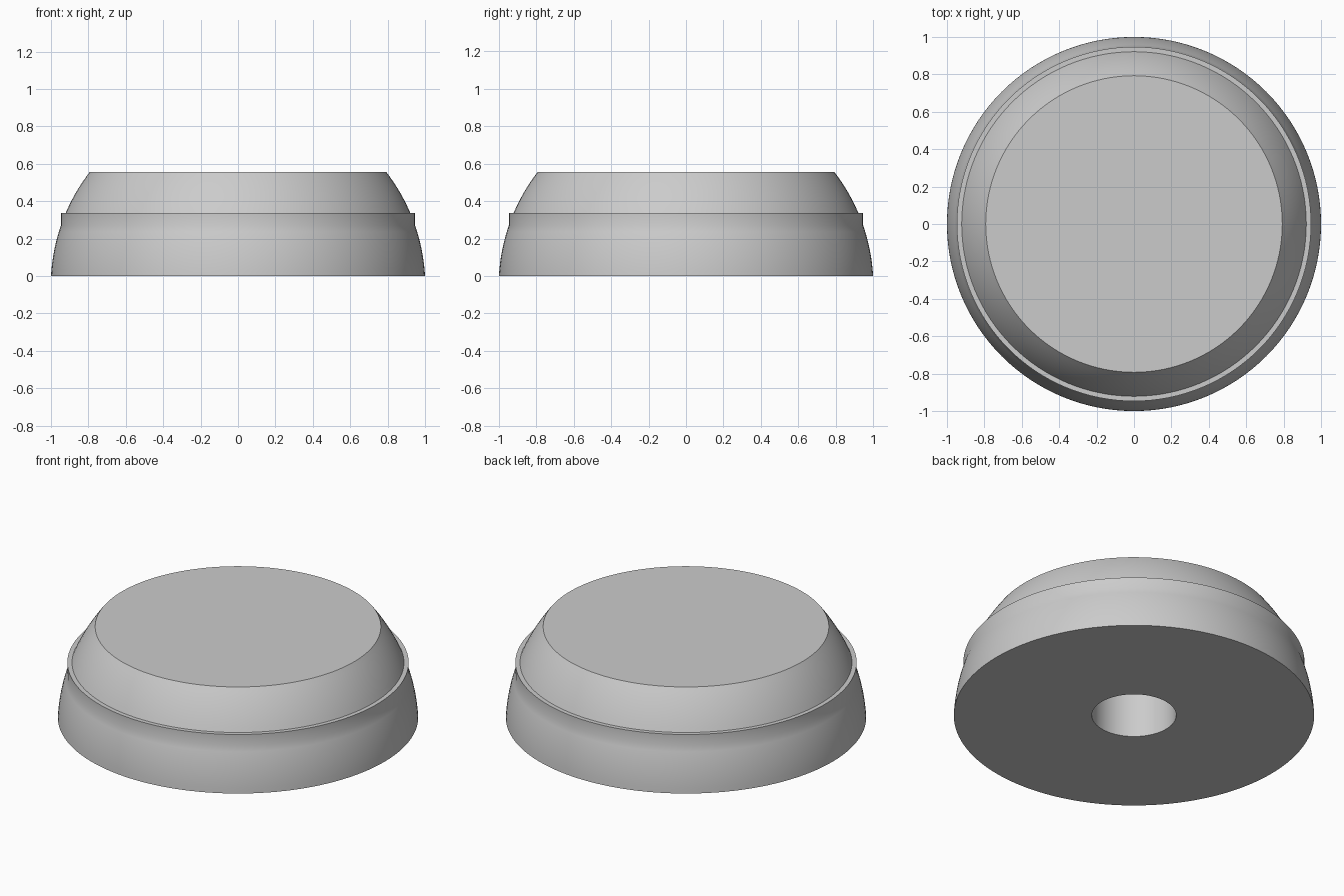
import bpy, bmesh, math

cube = bpy.data.objects.get("Cube")
if cube:
    bpy.data.objects.remove(cube, do_unlink=True)

# Plain grey material
grey = bpy.data.materials.new("light_grey")
grey.use_nodes = True
color = (0.6, 0.6, 0.6, 1)
grey.diffuse_color = color
grey.node_tree.nodes["Principled BSDF"].inputs["Base Color"].default_value = color

SEGMENTS = 128
HEIGHT, RIM_TOP, RIM_BOTTOM = 0.556, 0.337, 0.27
HOLE_RADIUS, HOLE_DEPTH = 0.234, 0.4
CENTRE_Z = -0.056


def dome_radius(z):
    """Radius of the spherical side at height z."""
    return math.sqrt(1 + CENTRE_Z ** 2 - (z - CENTRE_Z) ** 2)


def arc(z0, z1, steps):
    heights = [z0 + (z1 - z0) * i / steps for i in range(steps + 1)]
    return [(dome_radius(z), z) for z in heights]


# Profile: blind hole, flat base, lower flank, straight rim, upper flank, flat top
lower = arc(0, RIM_BOTTOM, 8)
rim = [(lower[-1][0], RIM_TOP)]
profile = ([(HOLE_RADIUS, HOLE_DEPTH), (HOLE_RADIUS, 0)]
           + lower + rim + arc(RIM_TOP, HEIGHT, 8))

# Revolve the profile and cap the hole ceiling and the top
bm = bmesh.new()
rings = []
for r, z in profile:
    angles = [2 * math.pi * i / SEGMENTS for i in range(SEGMENTS)]
    rings.append([bm.verts.new((r * math.cos(a), r * math.sin(a), z)) for a in angles])
for a, b in zip(rings, rings[1:]):
    for i in range(SEGMENTS):
        j = (i + 1) % SEGMENTS
        bm.faces.new((a[i], a[j], b[j], b[i]))
bm.faces.new(rings[-1])
bm.faces.new(rings[0])
bmesh.ops.recalc_face_normals(bm, faces=bm.faces)

mesh = bpy.data.meshes.new("stepped_knob")
bm.to_mesh(mesh)
bm.free()
mesh.materials.append(grey)
knob = bpy.data.objects.new("stepped_knob", mesh)
bpy.context.collection.objects.link(knob)

# Smooth flanks, crisp rims
bpy.ops.object.select_all(action='DESELECT')
knob.select_set(True)
bpy.context.view_layer.objects.active = knob
bpy.ops.object.shade_smooth_by_angle(angle=math.radians(30))
